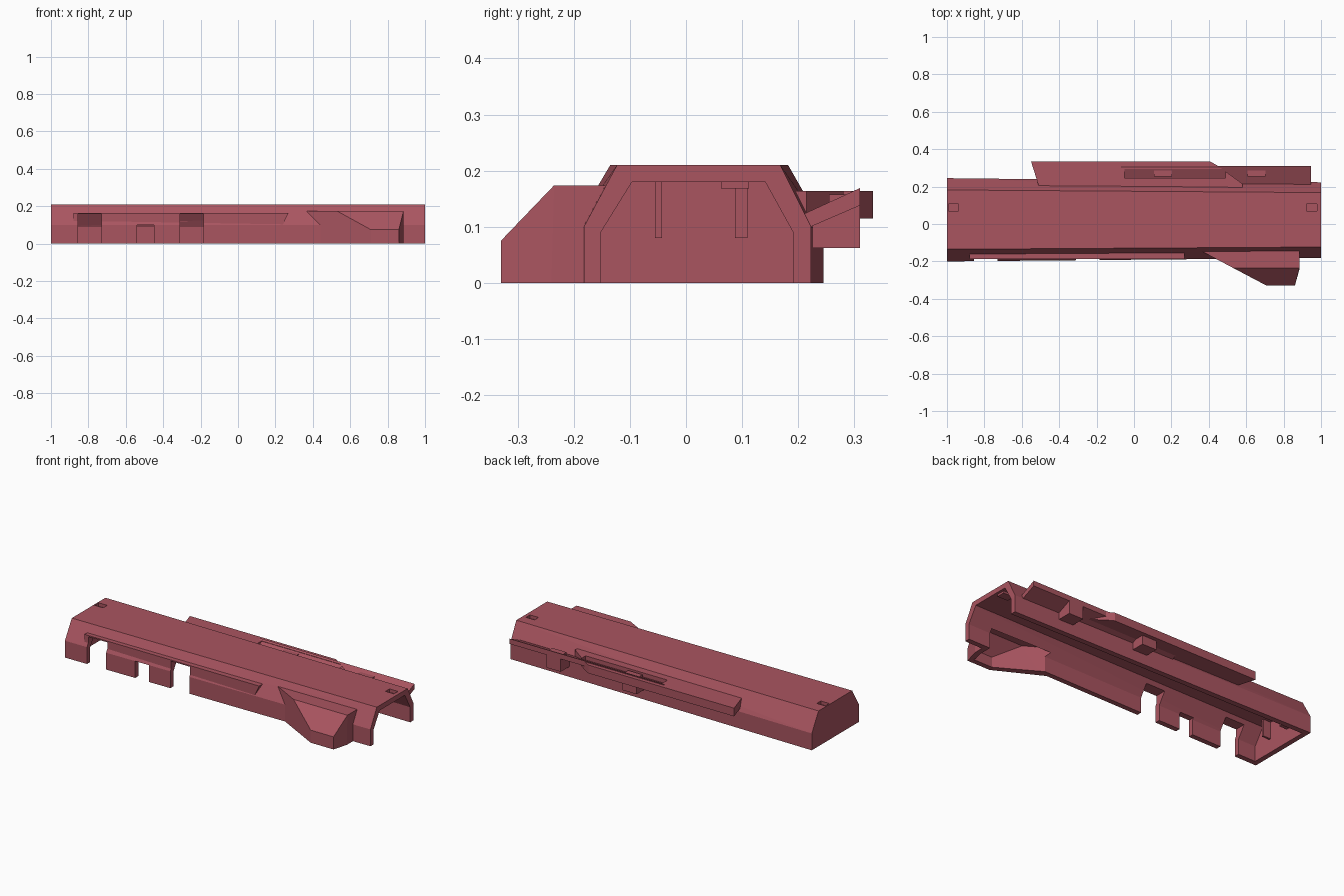
import bpy
import bmesh

cube = bpy.data.objects.get("Cube")
if cube:
    bpy.data.objects.remove(cube, do_unlink=True)

red = bpy.data.materials.new("dusty red")
red.use_nodes = True
colour = (0.40, 0.09, 0.117, 1)
red.diffuse_color = colour
red.node_tree.nodes["Principled BSDF"].inputs["Base Color"].default_value = colour


def hull(name, points):
    """Convex solid around a few corner points."""
    bm = bmesh.new()
    for p in points:
        bm.verts.new(p)
    res = bmesh.ops.convex_hull(bm, input=bm.verts[:])
    junk = {g for g in res["geom_interior"] + res["geom_unused"]
            if isinstance(g, bmesh.types.BMVert)}
    bmesh.ops.delete(bm, geom=list(junk), context="VERTS")
    bmesh.ops.dissolve_limit(bm, angle_limit=0.01, verts=bm.verts[:], edges=bm.edges[:])
    bmesh.ops.recalc_face_normals(bm, faces=bm.faces[:])
    mesh = bpy.data.meshes.new(name)
    bm.to_mesh(mesh)
    bm.free()
    mesh.materials.append(red)
    ob = bpy.data.objects.new(name, mesh)
    bpy.context.collection.objects.link(ob)
    return ob


def box(name, x0, x1, y0, y1, z0, z1):
    return hull(name, [(x, y, z) for x in (x0, x1) for y in (y0, y1) for z in (z0, z1)])


def prism_x(name, profile, x0, x1):
    return hull(name, [(x, y, z) for x in (x0, x1) for y, z in profile])


def prism_z(name, outline, z0, z1):
    return hull(name, [(x, y, z) for x, y in outline for z in (z0, z1)])


def combine(target, tool, operation):
    """Apply a boolean and discard the tool."""
    mod = target.modifiers.new("cut", "BOOLEAN")
    mod.operation = operation
    mod.solver = "EXACT"
    mod.object = tool
    graph = bpy.context.evaluated_depsgraph_get()
    mesh = bpy.data.meshes.new_from_object(target.evaluated_get(graph))
    target.modifiers.clear()
    target.data = mesh
    bpy.data.objects.remove(tool, do_unlink=True)


def section(x, inner):
    """Cover cross-section, slightly narrower toward the open end."""
    t = (x + 1) / 2
    low, high = -0.20 + 0.018 * t, -0.135 + 0.012 * t
    far_low, far_high = 0.245 - 0.022 * t, 0.182 - 0.014 * t
    if inner:
        pts = [(low + .03, -.1), (low + .03, .09), (high + .027, .18),
               (far_high - .027, .18), (far_low - .032, .09), (far_low - .032, -.1)]
    else:
        pts = [(low, 0), (low, .1), (high, .21), (far_high, .21), (far_low, .1), (far_low, 0)]
    return [(x, y, z) for y, z in pts]


# Main cover with the side ledge and flared fin
cover = hull("cover_shell", section(-1, False) + section(1, False))
ledge = hull("ledge", [(x, y, z) for y in (-.187, -.12)
                       for x, z in ((-.88, .09), (-.88, .165), (.27, .165), (.235, .09))])
combine(cover, ledge, "UNION")
fin_base = [(.37, -.15), (.71, -.33), (.86, -.33), (.885, -.24), (.885, -.12), (.37, -.12)]
fin = hull("fin", [(x, y, 0) for x, y in fin_base]
           + [(.71, -.33, .075), (.86, -.33, .075)]
           + [(x, y, .174) for x, y in ((.37, -.12), (.37, -.15), (.53, -.235),
                                        (.885, -.235), (.885, -.12))])
combine(cover, fin, "UNION")

# Hollow inside, open below and at one end
combine(cover, hull("hollow", section(-.97, True) + section(1.05, True)), "DIFFERENCE")
pocket = hull("fin_hollow", [(x, y, -.1) for x, y in ((.45, -.14), (.72, -.3), (.84, -.3),
                                                      (.855, -.23), (.855, -.14))]
              + [(.72, -.3, .06), (.84, -.3, .06)]
              + [(x, y, .145) for x, y in ((.45, -.14), (.58, -.22), (.855, -.22), (.855, -.14))])
combine(cover, pocket, "DIFFERENCE")

# Notches in the front wall
for x0, x1, top in ((-.855, -.73, .158), (-.54, -.45, .1), (-.31, -.185, .158)):
    combine(cover, box("notch", x0, x1, -.3, -.08, -.1, top), "DIFFERENCE")

# Shallow latch pockets at both ends of the roof, with bosses beneath
for side, x in (("right", -.965), ("left", .95)):
    combine(cover, box("latch", x - .028, x + .028, .07, .108, .19, .25), "DIFFERENCE")
    box(side + "_latch_boss", x - .035, x + .035, .062, .112, .168, .181)

# Ribs on the closed end
box("narrow_end_rib", -.975, -.92, -.055, -.043, .08, .181)
box("wide_end_rib", -.975, -.92, .087, .11, .08, .181)

# Rear side plate with a sloped groove
plate = prism_z("side_plate", [(-.55, .333), (.41, .333), (.45, .31), (.58, .215),
                               (.58, .19), (-.505, .19)], .115, .164)
groove = prism_x("groove", [(.245, .138), (.295, .161), (.295, .2), (.245, .2)], -.05, .49)
combine(plate, groove, "DIFFERENCE")

# Slanted rail along the plate, and its two support blocks
prism_x("slanted_rail", [(.21, .123), (.31, .169), (.31, .138), (.222, .1)], -.07, .945)
for name, x in (("middle_support", .155), ("end_support", .655)):
    prism_x(name, [(.215, .062), (.31, .062), (.31, .14), (.215, .1)], x - .047, x + .047)
    box(name + "_cap", x - .047, x + .047, .255, .29, .13, .158)
